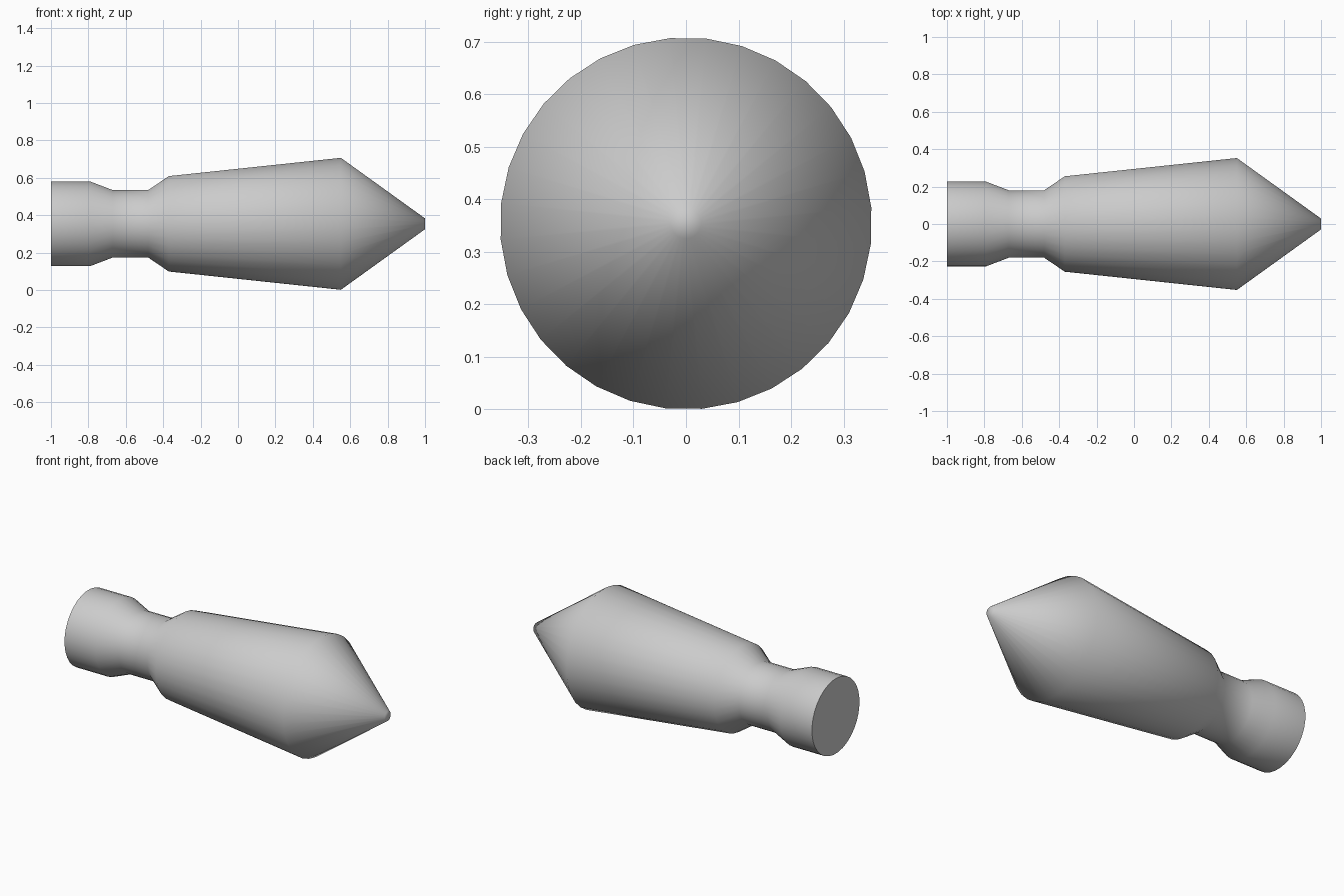
import bpy, bmesh, math

if "Cube" in bpy.data.objects:
    bpy.data.objects.remove(bpy.data.objects["Cube"])

SIDES = 32
CENTRE_Z = 0.354
PHASE = math.radians(6.3)

# Lathe profile: (position along x, radius)
PROFILE = [(-1.0, 0.227), (-0.79, 0.227), (-0.67, 0.181), (-0.48, 0.181),
           (-0.37, 0.256), (0.55, 0.354), (1.0, 0.029)]

bm = bmesh.new()
rings = []
for x, r in PROFILE:
    ring = []
    for i in range(SIDES):
        a = PHASE + 2 * math.pi * i / SIDES
        ring.append(bm.verts.new((x, r * math.sin(a), CENTRE_Z + r * math.cos(a))))
    rings.append(ring)

# Side walls between neighbouring rings
for a, b in zip(rings, rings[1:]):
    for i in range(SIDES):
        j = (i + 1) % SIDES
        bm.faces.new((a[i], a[j], b[j], b[i]))

# Flat end caps
bm.faces.new(rings[0])
bm.faces.new(rings[-1])
bmesh.ops.recalc_face_normals(bm, faces=bm.faces)

mesh = bpy.data.meshes.new("pointed_plug")
bm.to_mesh(mesh)
bm.free()
plug = bpy.data.objects.new("pointed_plug", mesh)
bpy.context.collection.objects.link(plug)

# Smooth body and tip, crisp rear rim
bpy.context.view_layer.objects.active = plug
plug.select_set(True)
bpy.ops.object.shade_smooth_by_angle(angle=math.radians(60))
